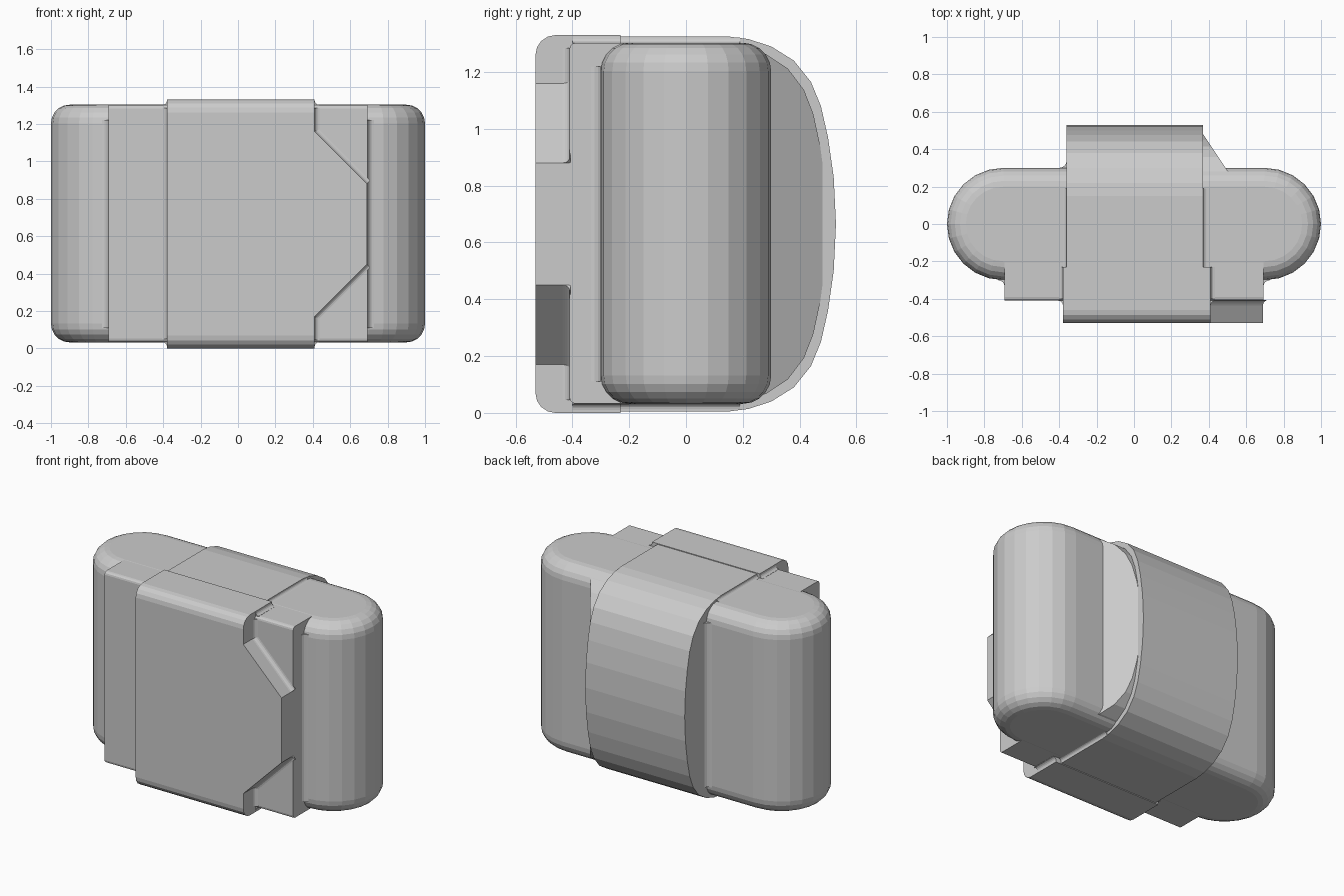
import bpy, bmesh
from math import pi, sin, cos
from mathutils import Vector as V

if "Cube" in bpy.data.objects:
    bpy.data.objects.remove(bpy.data.objects["Cube"])


def prism(pts, ext):
    """Closed solid from a planar outline swept along a vector."""
    bm = bmesh.new()
    face = bm.faces.new([bm.verts.new(p) for p in pts])
    res = bmesh.ops.extrude_face_region(bm, geom=[face], use_keep_orig=True)
    bmesh.ops.translate(bm, vec=ext, verts=[g for g in res["geom"] if isinstance(g, bmesh.types.BMVert)])
    return bm


def bevel(bm, test, width, seg):
    edges = [e for e in bm.edges if all(test(v.co) for v in e.verts)]
    bmesh.ops.bevel(bm, geom=edges, offset=width, segments=seg, profile=0.5,
                    affect='EDGES', clamp_overlap=True)


def finish(bm, name):
    bmesh.ops.recalc_face_normals(bm, faces=bm.faces)
    me = bpy.data.meshes.new(name)
    bm.to_mesh(me)
    bm.free()
    ob = bpy.data.objects.new(name, me)
    bpy.context.collection.objects.link(ob)
    return ob


def fillet(name, p0, p1, a, b, r, n=4):
    """Concave strip filling the inner corner that runs from p0 to p1."""
    p0, p1, a, b = V(p0), V(p1), V(a).normalized(), V(b).normalized()
    e = 0.003
    mid = p0 + (a + b) * r
    arc = [mid - r * (cos(t) * b + sin(t) * a) for t in [i * pi / 2 / n for i in range(n + 1)]]
    pts = [p0 - (a + b) * e, p0 + a * r - b * e] + arc + [p0 + b * r - a * e]
    finish(prism(pts, p1 - p0), name)


BOT, TOP, MID = 0.032, 1.303, 0.665

# Rounded stadium body
N = 12
outline = [(s * (0.7 + 0.3 * cos(t)), s * 0.3 * sin(t), BOT)
           for s in (1, -1) for t in [-pi / 2 + pi * i / N for i in range(N + 1)]]
bm = prism(outline, V((0, 0, TOP - BOT)))
bevel(bm, lambda c: c.z > TOP - 0.001, 0.1, 5)
bevel(bm, lambda c: c.z < BOT + 0.001, 0.1, 5)
finish(bm, "body")

# Wide front plate
yz = [(-0.2, BOT + .001), (-0.41, BOT + .001), (-0.41, TOP - .001), (-0.2, TOP - .001)]
bm = prism([(-0.692, y, z) for y, z in yz], V((1.384, 0, 0)))
for z in (BOT, TOP):
    bevel(bm, lambda c: c.y < -0.409 and abs(c.z - z) < 0.005, 0.02, 3)
finish(bm, "front_plate")

# Raised front panel with a tab on the right
xz = [(-0.38, 0), (0.41, 0), (0.41, 0.17), (0.69, 0.45),
      (0.69, 0.88), (0.41, 1.16), (0.41, 1.33), (-0.38, 1.33)]
bm = prism([(x, -0.53, z) for x, z in xz], V((0, 0.3, 0)))
for z in (0, 1.33):
    bevel(bm, lambda c: c.y < -0.529 and abs(c.z - z) < 0.001, 0.07, 4)
finish(bm, "front_panel")

# Curved band wrapping over the back
half = [(-0.25, .66), (0.15, .66), (0.22, .651), (0.30, .625), (0.38, .575),
        (0.44, .50), (0.475, .415), (0.5, .305), (0.52, .165)]


def band_profile(x, inset):
    pts = [(y - inset * max(0, y) * 2, h - inset) for y, h in half]
    tip = [(0.528 - inset, 0)]
    return [(x, y, MID + h) for y, h in pts + tip] + [(x, y, MID - h) for y, h in reversed(pts)]


finish(prism(band_profile(-0.36, 0), V((0.73, 0, 0))), "back_band")

# Sloped gusset on the right of the band
bm = prism(band_profile(0.3, 0.028), V((0.3, 0, 0)))
cut = bmesh.ops.bisect_plane(bm, geom=bm.verts[:] + bm.edges[:] + bm.faces[:],
                             plane_co=(0.37, 0.48, 0), plane_no=(1.5, 1.0, 0), clear_outer=True)
bmesh.ops.holes_fill(bm, edges=[e for e in bm.edges if e.is_boundary], sides=0)
# keep the hidden front portion just below the body's top surface
for v in bm.verts:
    v.co.z = min(max(v.co.z, BOT + .002), TOP - .002)
finish(bm, "gusset")

# Fillets between the parts
X, Y, Z = V((1, 0, 0)), V((0, 1, 0)), V((0, 0, 1))
fillet("panel_fillet_left", (-0.38, -0.41, .05), (-0.38, -0.41, 1.285), -X, -Y, 0.025)
fillet("band_fillet_left", (-0.36, 0.3, 0.12), (-0.36, 0.3, 1.21), -X, Y, 0.04)
for s in (1, -1):
    tag = "top" if s > 0 else "bottom"
    z = lambda h: MID + s * h
    fillet("panel_fillet_right_" + tag, (0.41, -0.41, z(.495)), (0.41, -0.41, z(.62)), X, -Y, 0.025)
    fillet("tab_fillet_" + tag, (0.41, -0.41, z(.495)), (0.69, -0.41, z(.215)), -Y, (1, 0, s), 0.025)
    fillet("plate_fillet_" + tag, (s * 0.692, -0.3, 0.11), (s * 0.692, -0.3, 1.22), s * X, -Y, 0.035)
    for side, xp, xb in ((-1, -0.38, -0.36), (1, 0.41, 0.37)):
        zz = TOP if s > 0 else BOT
        fillet("panel_edge_" + tag, (xp, -0.40, zz), (xp, -0.23, zz), side * X, s * Z, 0.022)
        fillet("band_edge_" + tag, (xb, -0.23, zz), (xb, 0.19, zz), side * X, s * Z, 0.018)
